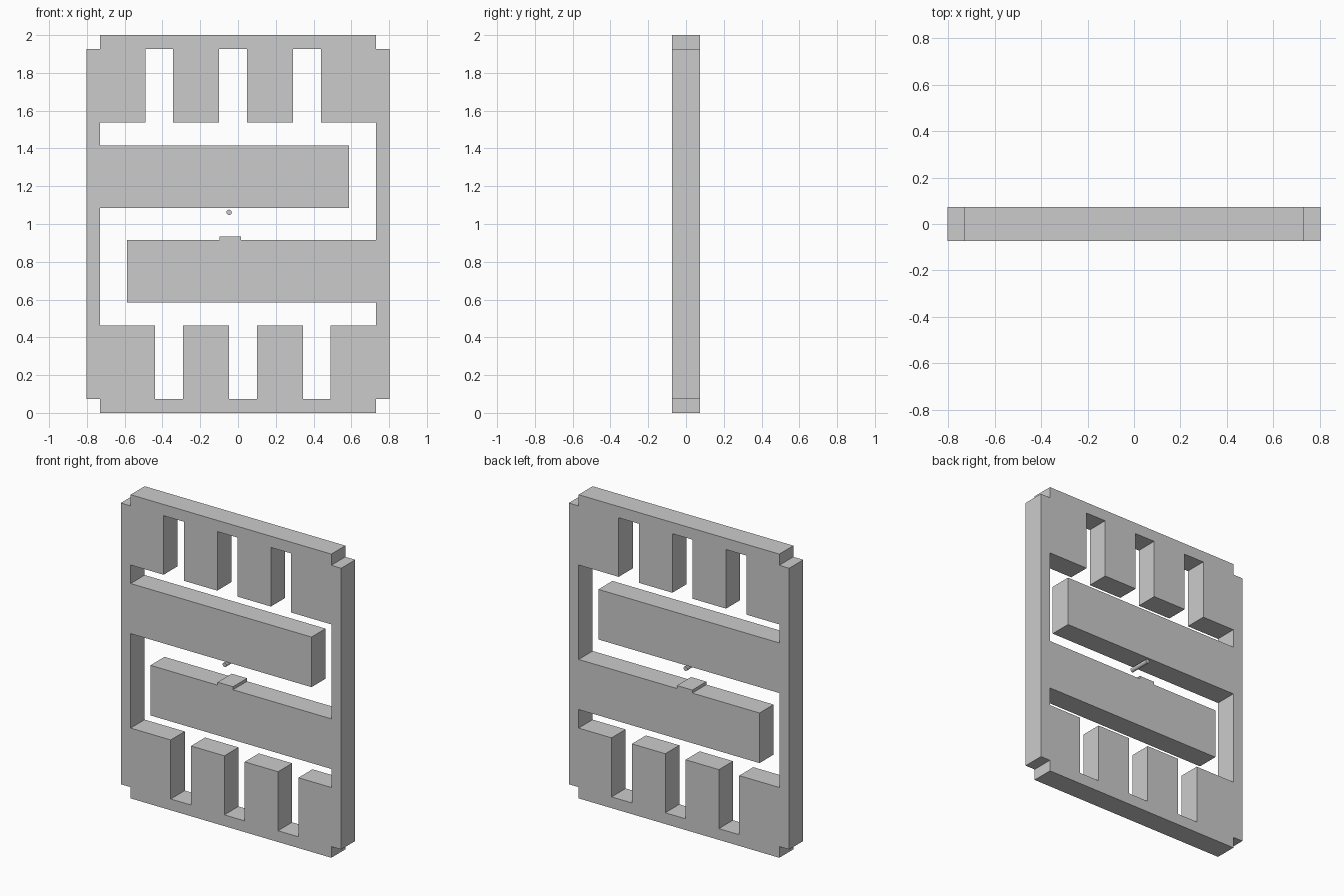
import bpy
import math

if "Cube" in bpy.data.objects:
    bpy.data.objects.remove(bpy.data.objects["Cube"])

D = 0.073            # half depth of the panel
W, IN = 0.803, 0.731  # outer and inner half widths
E = 0.074            # rim thickness / corner notch height


def turned(pts):
    """Half-turn copy of the points about the panel centre."""
    return [(-x, 2 - z) for x, z in pts]


# Outer outline with notched corners
outer = [(-W, 2 - E), (-IN, 2 - E), (-IN, 2), (IN, 2), (IN, 2 - E), (W, 2 - E)]
outer += turned(outer)

# Single winding opening: three slots, then around the free end of a bar
half = [(-IN, 1.415), (-IN, 1.537)]
for i in range(3):
    a = -0.491 + 0.391 * i
    b = a + 0.148
    half += [(a, 1.537), (a, 2 - E), (b, 2 - E), (b, 1.537)]
half += [(IN, 1.537), (IN, 0.915), (-0.587, 0.915), (-0.587, 0.585)]
opening = half + turned(half)

# Slotted panel with its two cantilevered bars
curve = bpy.data.curves.new("slotted_panel", 'CURVE')
curve.dimensions = '2D'
curve.fill_mode = 'BOTH'
curve.extrude = D
for pts in (outer, opening):
    s = curve.splines.new('POLY')
    s.points.add(len(pts) - 1)
    for p, (x, z) in zip(s.points, pts):
        p.co = (x, z, 0, 1)
    s.use_cyclic_u = True
    s.use_smooth = False
panel = bpy.data.objects.new("slotted_panel", curve)
panel.rotation_euler.x = math.pi / 2
bpy.context.collection.objects.link(panel)
bpy.context.view_layer.objects.active = panel
panel.select_set(True)
bpy.ops.object.convert(target='MESH')

# Thin plate resting on the lower bar
bpy.ops.mesh.primitive_cube_add(size=1, location=(-0.041, 0, 0.925))
plate = bpy.context.object
plate.name = "contact_plate"
plate.scale = (0.112, 2 * D, 0.02)

# Small pin floating between the bars
bpy.ops.mesh.primitive_cylinder_add(vertices=16, radius=0.014, depth=2 * D,
                                    location=(-0.047, 0, 1.062),
                                    rotation=(math.pi / 2, 0, 0))
bpy.context.object.name = "pin"
bpy.ops.object.shade_smooth_by_angle()
